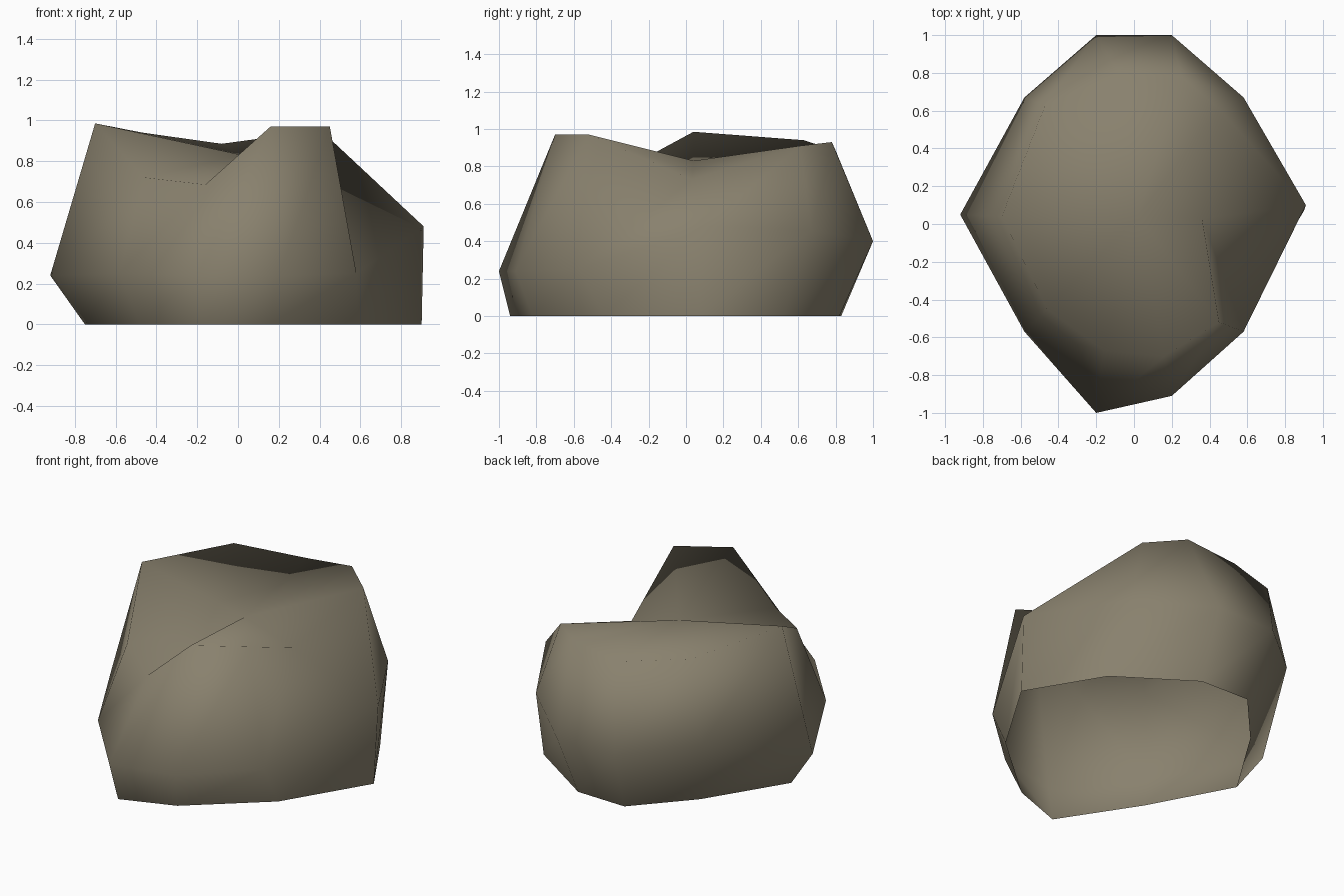
import bpy
import bmesh

# Remove the default object only
default_cube = bpy.data.objects.get("Cube")
if default_cube:
    bpy.data.objects.remove(default_cube, do_unlink=True)


def make_material(name, colour):
    material = bpy.data.materials.new(name)
    material.use_nodes = True
    material.diffuse_color = colour
    shader = material.node_tree.nodes["Principled BSDF"]
    shader.inputs["Base Color"].default_value = colour
    shader.inputs["Roughness"].default_value = 0.9
    return material


def add_ring(bm, points):
    return [bm.verts.new(point) for point in points]


def bridge(bm, lower, upper):
    """Join two rings of equal length with a band of outward quads."""
    count = len(lower)
    for i in range(count):
        j = (i + 1) % count
        bm.faces.new((lower[i], lower[j], upper[j], upper[i]))


def fan(bm, ring, centre):
    """Close a ring with triangles that meet at one centre point."""
    hub = bm.verts.new(centre)
    for start, end in zip(ring, ring[1:] + ring[:1]):
        bm.faces.new((start, end, hub))


# Flat footprint, counter-clockwise from the +x side
footprint = [
    (.9, .07, 0), (.63, .52, 0), (.18, .82, 0), (-.15, .83, 0), (-.45, .5, 0),
    (-.75, .02, 0), (-.48, -.48, 0), (-.18, -.94, 0), (.15, -.82, 0), (.59, -.44, 0),
]

# Widest ring of the rock
girth = [
    (.91, .1, .48), (.58, .67, .46), (.2, 1, .4), (-.2, 1, .4), (-.58, .67, .44),
    (-.92, .05, .24), (-.58, -.57, .25), (-.2, -1, .24), (.2, -.91, .24), (.58, -.57, .25),
]

# Uneven upper rim: a raised front corner beside a folded notch
rim = [
    (.36, .03, .73), (.45, .61, .91), (.25, .78, .93), (-.08, .8, .885), (-.47, .63, .94),
    (-.7, .04, .985), (-.46, -.45, .72), (-.16, -.67, .685), (.16, -.7, .97), (.45, -.52, .97),
]

# Rock shell, hollow and open underneath
bm = bmesh.new()
bottom_ring = add_ring(bm, footprint)
middle_ring = add_ring(bm, girth)
top_ring = add_ring(bm, rim)
bridge(bm, bottom_ring, middle_ring)
bridge(bm, middle_ring, top_ring)

# Dished top
fan(bm, top_ring, (.02, .04, .83))

# Smooth shading all over
for face in bm.faces:
    face.smooth = True

mesh = bpy.data.meshes.new("rock")
bm.to_mesh(mesh)
bm.free()
mesh.materials.append(make_material("warm grey stone", (.25, .22, .155, 1)))
rock = bpy.data.objects.new("rock", mesh)
bpy.context.scene.collection.objects.link(rock)
